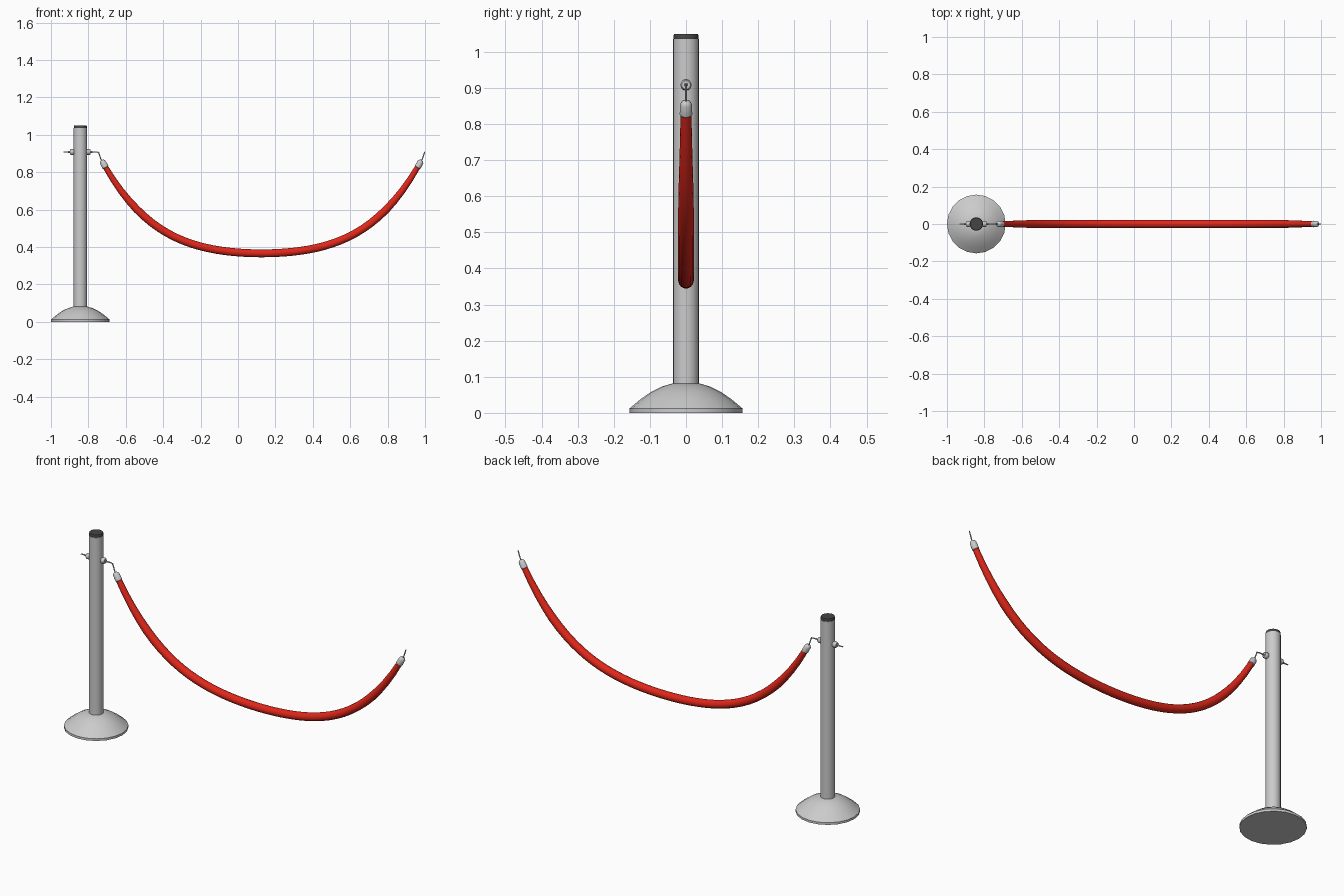
import bpy, bmesh
from math import cos, sin, pi
from mathutils import Vector

if "Cube" in bpy.data.objects:
    bpy.data.objects.remove(bpy.data.objects["Cube"])

POST_X, HOOK_Z = -0.843, 0.908
ROPE_X, ROPE_HALF = 0.126, 0.848


def material(name, color):
    m = bpy.data.materials.new(name)
    m.diffuse_color = color
    m.use_nodes = True
    m.node_tree.nodes["Principled BSDF"].inputs["Base Color"].default_value = m.diffuse_color
    return m


def tube(name, path, radii, sides=12, mat=None):
    """Skin round rings along a path lying in the xz plane."""
    bm = bmesh.new()
    pts = [Vector((x, 0, z)) for x, z in path]
    rings = []
    for i, (p, r) in enumerate(zip(pts, radii)):
        t = pts[min(i + 1, len(pts) - 1)] - pts[max(i - 1, 0)]
        if t.length < 1e-6:
            t = pts[-1] - pts[0]
        t.normalize()
        side = Vector((0, 1, 0))
        up = t.cross(side)
        rings.append([bm.verts.new(p + r * (cos(a) * side + sin(a) * up))
                      for a in (2 * pi * k / sides for k in range(sides))])
    for a, b in zip(rings, rings[1:]):
        for k in range(sides):
            j = (k + 1) % sides
            bm.faces.new((a[k], a[j], b[j], b[k]))
    bm.faces.new(rings[0])
    bm.faces.new(rings[-1])
    bmesh.ops.recalc_face_normals(bm, faces=bm.faces)
    mesh = bpy.data.meshes.new(name)
    bm.to_mesh(mesh)
    bm.free()
    ob = bpy.data.objects.new(name, mesh)
    bpy.context.collection.objects.link(ob)
    if mat:
        mesh.materials.append(mat)
    bpy.ops.object.select_all(action='DESELECT')
    bpy.context.view_layer.objects.active = ob
    ob.select_set(True)
    bpy.ops.object.shade_smooth_by_angle(angle=0.7)
    return ob


def lathe(name, profile, sides, mat=None):
    """Upright turned part on the post axis, profile as (radius, z)."""
    return tube(name, [(POST_X, z) for r, z in profile],
                [r for r, z in profile], sides, mat)


red = material("red_velvet", (0.75, 0.02, 0.01, 1))
dark = material("dark_cap", (0.06, 0.06, 0.06, 1))

# Domed foot, post and top cap
lathe("base", [(0.157, 0), (0.157, 0.012), (0.127, 0.037), (0.097, 0.058),
               (0.066, 0.073), (0.036, 0.082)], 20)
lathe("post", [(0.036, 0.078), (0.036, 1.035)], 20)
lathe("post_cap", [(0.034, 1.033), (0.035, 1.037), (0.035, 1.044), (0.033, 1.049)], 20, dark)

# Knob and hook on both sides of the post
for s, label in ((-1, "left"), (1, "right")):
    tube(label + "_knob", [(POST_X + s * d, HOOK_Z) for d in (0.033, 0.038, 0.050, 0.055)],
         [0.012, 0.0155, 0.0155, 0.012])
    tube(label + "_hook", [(POST_X + s * d, HOOK_Z) for d in (0.053, 0.072, 0.090)],
         [0.005, 0.0035, 0.003], 8)


# Hanging rope, thinner towards its ends
def sag(u):
    return ROPE_X + ROPE_HALF * u, 0.366 + 0.21 * u**2 + 0.275 * u**4


N = 40
us = [-0.985 + 1.97 * i / N for i in range(N + 1)]
radii = [0.0215 - 0.0065 * max(0, (abs(u) - 0.78) / 0.205) for u in us]
tube("rope", [sag(u) for u in us], radii, 14, red)

# Metal ferrule and wire at both rope ends
for s, label in ((-1, "left"), (1, "right")):
    start = Vector(sag(s * 0.982))
    d = Vector((s * 0.5, 0.866))
    tube(label + "_ferrule", [start + d * t for t in (0, 0.003, 0.035, 0.042, 0.046)],
         [0.015, 0.0175, 0.0165, 0.012, 0.006])
    a = start + d * 0.043
    end = ROPE_X + s * 0.872
    tube(label + "_rope_wire", [a, a + d * 0.010, (end - s * 0.004, 0.896), (end, 0.909)],
         [0.003] * 4, 8)
# Link from the post hook down to the rope wire
tube("hook_link", [(-0.757, HOOK_Z), (-0.749, 0.906), (-0.743, 0.898), (-0.738, 0.885)],
     [0.003] * 4, 8)
